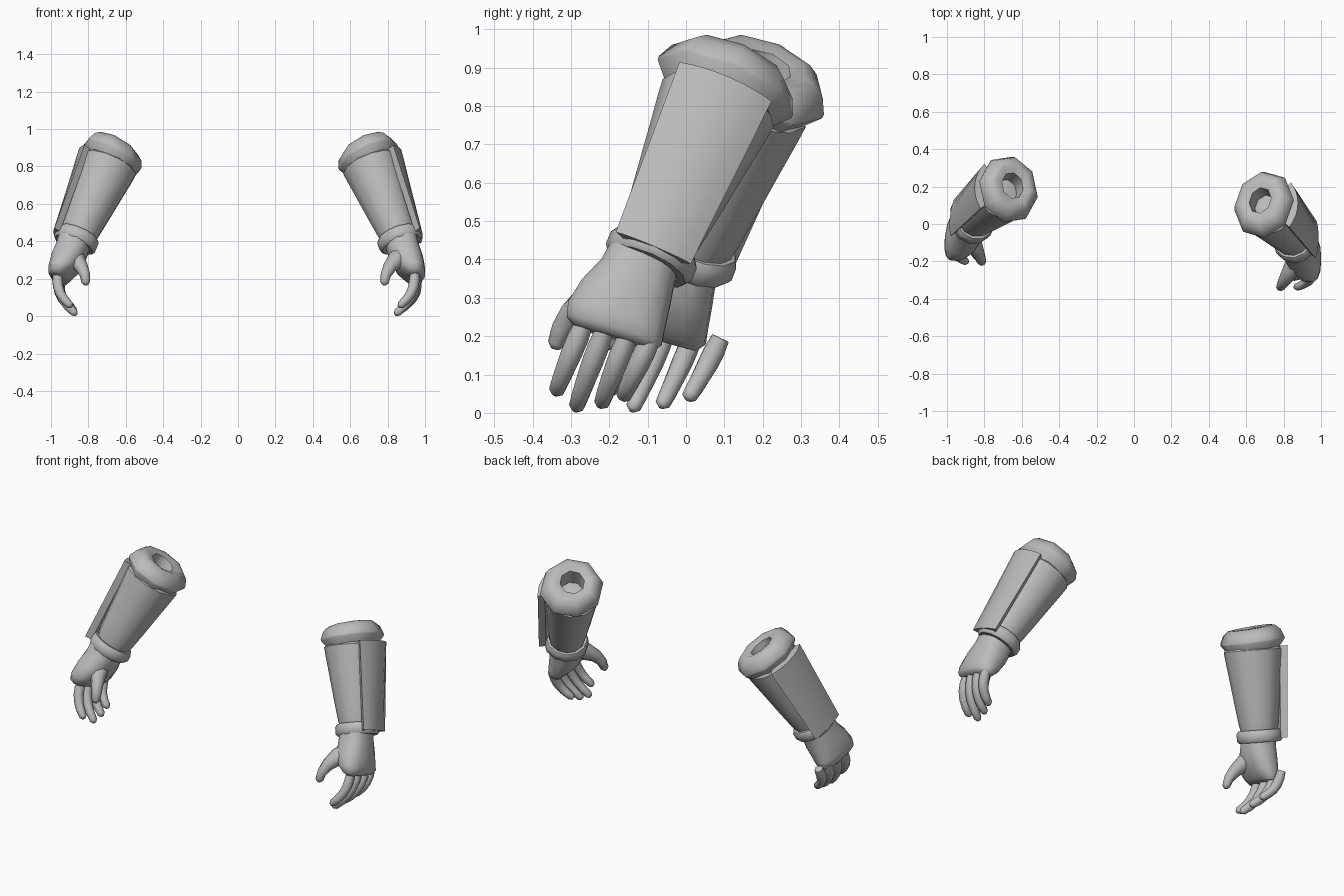
import bpy, bmesh, math
from mathutils import Vector, Matrix

if "Cube" in bpy.data.objects:
    bpy.data.objects.remove(bpy.data.objects["Cube"])

grey = bpy.data.materials.new("armour_grey")
grey.diffuse_color = (0.5, 0.5, 0.5, 1)
grey.use_nodes = True
grey.node_tree.nodes["Principled BSDF"].inputs["Base Color"].default_value = grey.diffuse_color

WRIST = Vector((0.865, -0.09, 0.41))
TOP = Vector((0.68, 0.12, 0.89))
N = (TOP - WRIST).normalized()                 # forearm direction
E1 = (Vector((1, 0, 0)) - N * N.x).normalized()  # outward side
E2 = N.cross(E1)                               # towards the back


def on_arm(t, r, a, tilt=0.0, squash=1.0):
    """Point at fraction t along the forearm, radius r, angle a from outward."""
    t += tilt * math.cos(a)
    return WRIST.lerp(TOP, t) + r * (squash * math.cos(a) * E1 + math.sin(a) * E2)


def to_left(p, back):
    """Mirror to the other side, swung slightly about the cuff."""
    q = Vector((-p.x + TOP.x, p.y - TOP.y, p.z))
    q = Matrix.Rotation(math.radians(-7), 3, 'Z') @ q
    return q + Vector((-0.655, 0.2 + back, 0))


def loft(name, rings, left, angle=45, closed=False, back=0.0):
    """Skin a list of equal rings; caps both ends, or joins them if closed."""
    bm = bmesh.new()
    vs = [[bm.verts.new(to_left(p, back) if left else p) for p in ring] for ring in rings]
    n, m = len(rings[0]), len(rings)
    for i in range(m if closed else m - 1):
        a, b = vs[i], vs[(i + 1) % m]
        for j in range(n):
            k = (j + 1) % n
            bm.faces.new((a[j], a[k], b[k], b[j]))
    if not closed:
        bm.faces.new(vs[0])
        bm.faces.new(vs[-1])
    bmesh.ops.recalc_face_normals(bm, faces=bm.faces)
    me = bpy.data.meshes.new(name)
    bm.to_mesh(me)
    bm.free()
    me.materials.append(grey)
    ob = bpy.data.objects.new(name, me)
    bpy.context.collection.objects.link(ob)
    bpy.ops.object.select_all(action='DESELECT')
    ob.select_set(True)
    bpy.context.view_layer.objects.active = ob
    bpy.ops.object.shade_smooth_by_angle(angle=math.radians(angle))
    return ob


def turned(profile, sides, tilt=0.0, squash=1.0):
    """Rings round the forearm axis from (fraction, radius) pairs."""
    return [[on_arm(t, r, 2 * math.pi * j / sides, tilt, squash) for j in range(sides)]
            for t, r in profile]


def tube(points, radii, sides=8):
    """Rings along a bent path, for a finger, with a rounded tip."""
    pts = [Vector(p) for p in points]
    rings = []
    for i, p in enumerate(pts):
        d = (pts[min(i + 1, len(pts) - 1)] - pts[max(i - 1, 0)]).normalized()
        u = (Vector((0, 1, 0)) - d * d.y).normalized()
        v = d.cross(u)
        rings.append([p + radii[i] * (math.cos(a) * u + math.sin(a) * v)
                      for a in (2 * math.pi * j / sides for j in range(sides))])
    return rings


# knuckle and tip of each finger, index to little, and the left hand's spread
FINGERS = {
    "index_finger": ((0.945, -0.265, 0.235), (0.86, -0.34, 0.05), 0.03),
    "middle_finger": ((0.955, -0.21, 0.22), (0.84, -0.288, 0.008), 0.045),
    "ring_finger": ((0.96, -0.15, 0.205), (0.85, -0.222, 0.018), 0.055),
    "little_finger": ((0.955, -0.09, 0.195), (0.87, -0.165, 0.038), 0.065),
}

for left in (False, True):
    side = "left_" if left else "right_"

    # flared elbow cuff with a hollow socket
    cuff = [(0.66, 0.066), (0.70, 0.125), (0.79, 0.145), (0.835, 0.155), (0.905, 0.19),
            (0.925, 0.191), (1.0, 0.172), (1.045, 0.14), (1.05, 0.115), (1.03, 0.074),
            (0.72, 0.066)]
    loft(side + "elbow_cuff", turned(cuff, 8, 0.022, 0.9), left, 50, closed=True)

    # tapering forearm
    body = [(-0.01, 0.09), (0.05, 0.098), (0.12, 0.106), (0.3, 0.12), (0.55, 0.138),
            (0.75, 0.153), (0.83, 0.158), (0.86, 0.14)]
    loft(side + "forearm", turned(body, 12), left)

    # raised wrist band
    band = [(-0.06, 0.085), (-0.06, 0.11), (-0.035, 0.122), (0.03, 0.122),
            (0.06, 0.112), (0.06, 0.085)]
    loft(side + "wrist_band", turned(band, 12), left, 50, closed=True)

    # curved outer plate, flatter in the middle
    rings = []
    for i in range(9):
        s = i / 4 - 1
        a = math.radians(46 if s < 0 else 42) * s
        lo, hi = 0.123 + 0.03 * s * s, 0.18 + 0.008 * s * s
        rings.append([on_arm(-0.03, lo, a), on_arm(0.855, hi, a),
                      on_arm(0.855, hi - 0.04, a), on_arm(-0.03, lo - 0.04, a)])
    loft(side + "outer_plate", rings, left, 40)

    # palm: height, centre x, centre y, half thickness, half width, slant
    palm = []
    for z, cx, cy, hx, hy, slant in (
            (0.43, 0.868, -0.10, 0.085, 0.088, -0.35),
            (0.37, 0.880, -0.125, 0.088, 0.097, -0.3),
            (0.31, 0.900, -0.157, 0.088, 0.117, -0.3),
            (0.25, 0.925, -0.182, 0.075, 0.128, -0.3),
            (0.215, 0.945, -0.187, 0.056, 0.126, -0.3),
            (0.195, 0.947, -0.187, 0.038, 0.105, -0.3)):
        ring = []
        for j in range(14):
            a = 2 * math.pi * j / 14
            c, s = math.cos(a), math.sin(a)
            y = hy * math.copysign(abs(s) ** 0.8, s)
            x = hx * math.copysign(abs(c) ** 0.8, c)
            ring.append(Vector((cx + x, cy + y, z + slant * y + 0.15 * x)))
        palm.append(ring)
    loft(side + "palm", palm, left, 50)

    # curled fingers
    for name, (k, t, spread) in FINGERS.items():
        k, t = Vector(k), Vector(t)
        path, radii = [], (0.024, 0.028, 0.028, 0.026, 0.024, 0.021, 0.01)
        for i in range(7):
            f = (0, 0.18, 0.36, 0.55, 0.75, 0.94, 1.0)[i]
            p = k.lerp(t, f)
            bow = math.sin(math.pi * f)
            path.append(p + Vector((0.026 * bow, -0.006 * bow, -0.012 * bow)))
        loft(side + name, tube(path, radii), left, 60, back=spread)

    # thumb with a broad root
    thumb = [(0.88, -0.19, 0.325), (0.84, -0.25, 0.295), (0.81, -0.295, 0.26),
             (0.79, -0.323, 0.22), (0.783, -0.338, 0.18), (0.782, -0.342, 0.166)]
    loft(side + "thumb", tube(thumb, (0.058, 0.048, 0.036, 0.028, 0.023, 0.01)),
         left, 60, back=0.04)
